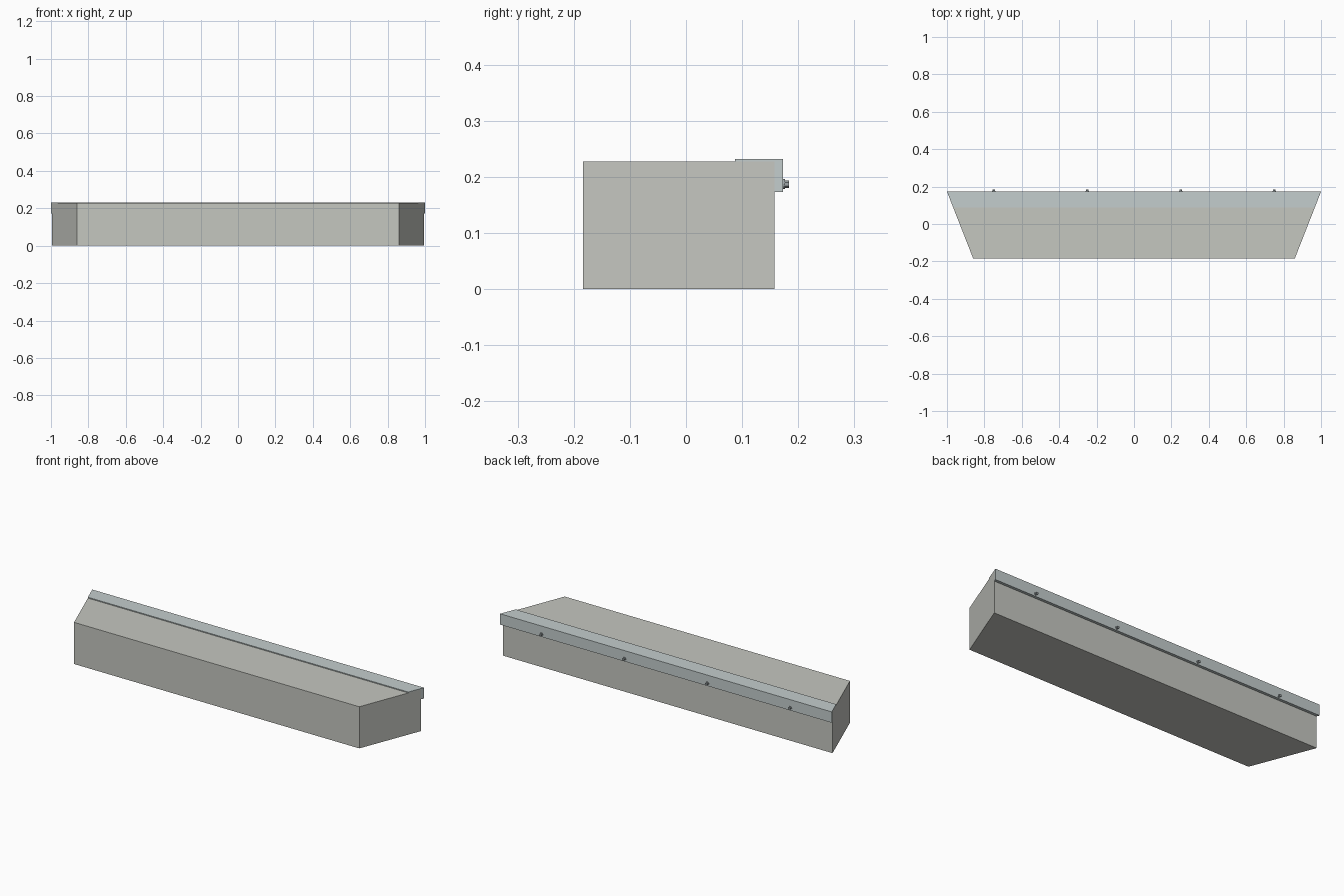
import bpy, bmesh, math
from mathutils import Matrix

if "Cube" in bpy.data.objects:
    bpy.data.objects.remove(bpy.data.objects["Cube"])

Y_FRONT, Y_BACK = -0.184, 0.173
X_FRONT, X_BACK = 0.86, 1.0


def material(name, color):
    m = bpy.data.materials.new(name)
    m.diffuse_color = (*color, 1)
    m.use_nodes = True
    m.node_tree.nodes["Principled BSDF"].inputs["Base Color"].default_value = m.diffuse_color
    return m


stone = material("stone", (0.56, 0.57, 0.53))
steel = material("steel", (0.55, 0.61, 0.61))
dark_steel = material("dark_steel", (0.35, 0.39, 0.40))


def half_width(y):
    return X_FRONT + (X_BACK - X_FRONT) * (y - Y_FRONT) / (Y_BACK - Y_FRONT)


def finish(name, bm, mat):
    bmesh.ops.recalc_face_normals(bm, faces=bm.faces[:])
    me = bpy.data.meshes.new(name)
    bm.to_mesh(me)
    bm.free()
    me.materials.append(mat)
    ob = bpy.data.objects.new(name, me)
    bpy.context.collection.objects.link(ob)
    return ob


def mitred_bar(name, profile, mat):
    """Span a (y, z) profile between the two slanted end planes."""
    bm = bmesh.new()
    left = [bm.verts.new((-half_width(y), y, z)) for y, z in profile]
    right = [bm.verts.new((half_width(y), y, z)) for y, z in profile]
    bm.faces.new(left)
    bm.faces.new(right)
    n = len(profile)
    for i in range(n):
        j = (i + 1) % n
        bm.faces.new((left[i], left[j], right[j], right[i]))
    return finish(name, bm, mat)


# Tapered main block
mitred_bar("body", [(Y_FRONT, 0), (0.158, 0), (0.158, 0.227), (Y_FRONT, 0.227)], stone)

# Angle strip wrapped over the rear top edge
mitred_bar("edge_angle", [(0.087, 0.227), (0.158, 0.227), (0.158, 0.173),
                          (Y_BACK, 0.173), (Y_BACK, 0.232), (0.087, 0.232)], steel)


# Bolts: washer flange plus hexagonal head
def bolt(name, x):
    bm = bmesh.new()
    for sides, radius, y0, y1 in ((16, 0.009, 0.172, 0.176), (6, 0.0068, 0.175, 0.184)):
        bmesh.ops.create_cone(
            bm, cap_ends=True, segments=sides, radius1=radius, radius2=radius, depth=y1 - y0,
            matrix=Matrix.Translation((x, (y0 + y1) / 2, 0.187)) @ Matrix.Rotation(math.pi / 2, 4, 'X'))
    finish(name, bm, dark_steel)


for i, x in enumerate((-0.75, -0.25, 0.25, 0.75)):
    bolt(f"bolt_{i + 1}", x)
